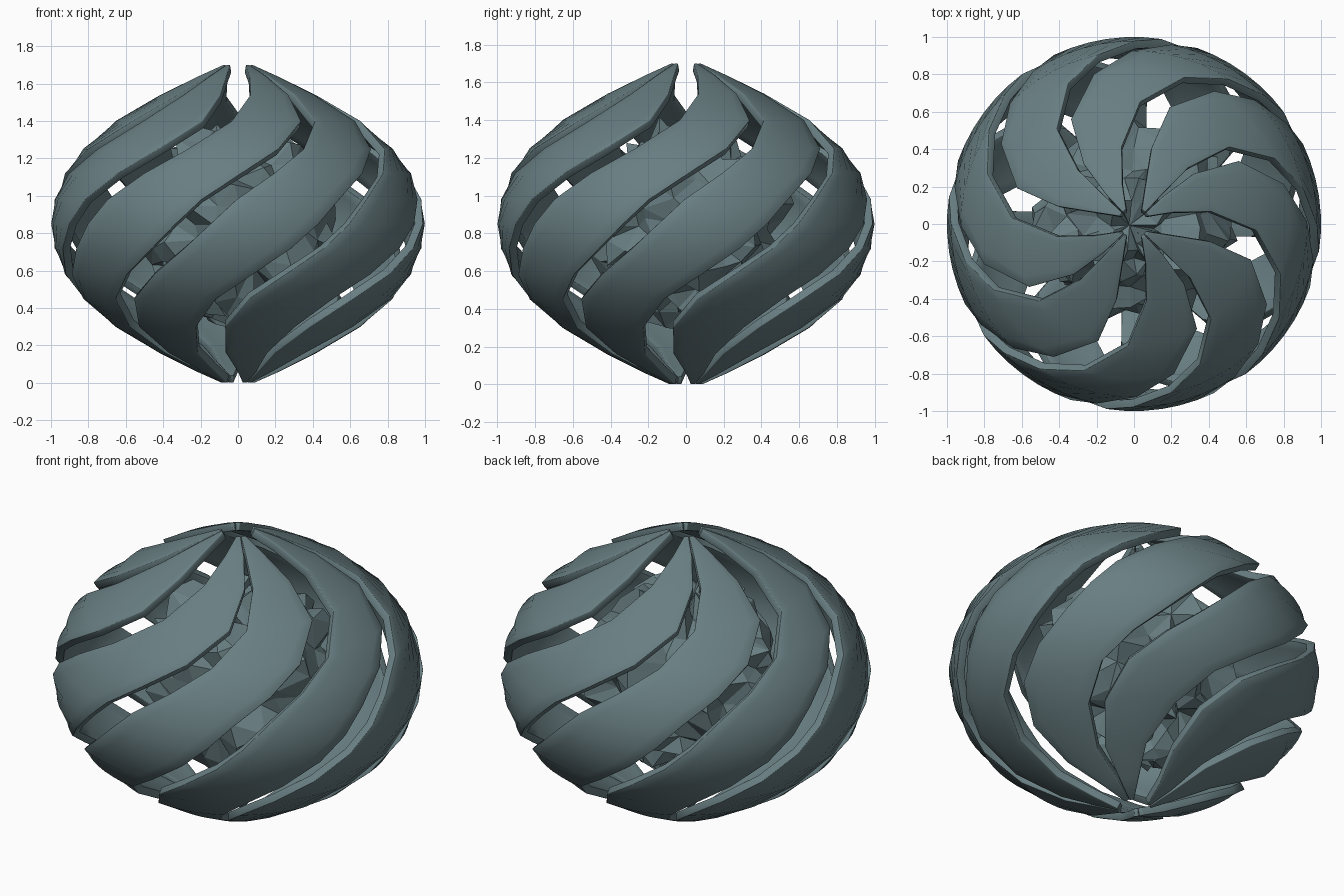
import bpy, bmesh, math, random
from mathutils import Vector

if "Cube" in bpy.data.objects:
    bpy.data.objects.remove(bpy.data.objects["Cube"])

random.seed(4)
MID = 0.85          # height of the equator

mat = bpy.data.materials.new("slate teal")
mat.diffuse_color = (0.14, 0.21, 0.225, 1)
mat.use_nodes = True
mat.node_tree.nodes["Principled BSDF"].inputs["Base Color"].default_value = mat.diffuse_color

# Bands come in four pairs that close up towards each pole.
# height from equator, radius, pair angle, half separation, band width (degrees)
ROWS = [
    (-0.85, 0.09, -57, 9, 16),
    (-0.79, 0.22, -62, 15, 27),
    (-0.69, 0.42, -65, 18.5, 31),
    (-0.55, 0.655, -58, 21, 34),
    (-0.40, 0.83, -47, 22, 34),
    (-0.27, 0.925, -34.5, 22.5, 34),
    (-0.13, 0.98, -22.5, 22.5, 34),
    (0.00, 1.00, -14, 22.5, 34),
    (0.13, 0.98, -6, 22.5, 34),
    (0.27, 0.925, 6.5, 22.5, 34),
    (0.40, 0.83, 20, 22, 34),
    (0.55, 0.655, 35, 21, 34),
    (0.69, 0.42, 43, 18.5, 31),
    (0.79, 0.22, 45, 15, 27),
    (0.85, 0.09, 45, 9, 16),
]


def link(name, bm):
    mesh = bpy.data.meshes.new(name)
    bm.to_mesh(mesh)
    bm.free()
    mesh.materials.append(mat)
    obj = bpy.data.objects.new(name, mesh)
    bpy.context.collection.objects.link(obj)
    return obj


def spiral_band(quarter, side):
    """One twisted strip of the shell, thickened inward with rounded rims."""
    bm = bmesh.new()
    grid = []
    across = 6
    for h, r, pair, sep, width in ROWS:
        line = []
        for j in range(across + 1):
            a = math.radians(pair + side * sep + width * (j / across - 0.5) + quarter * 90)
            line.append(bm.verts.new((r * math.sin(a), -r * math.cos(a), MID + h)))
        grid.append(line)
    for low, high in zip(grid, grid[1:]):
        for j in range(across):
            bm.faces.new((low[j], low[j + 1], high[j + 1], high[j]))
    for f in bm.faces:
        f.smooth = True
    obj = link(f"spiral_band_{quarter + 1}_{'left' if side < 0 else 'right'}", bm)
    solid = obj.modifiers.new("thickness", 'SOLIDIFY')
    solid.thickness = 0.045
    solid.offset = -1
    bevel = obj.modifiers.new("rounded rim", 'BEVEL')
    bevel.width = 0.014
    bevel.segments = 2
    bevel.limit_method = 'ANGLE'
    bevel.angle_limit = math.radians(50)
    return obj


bands = [spiral_band(q, s) for q in range(4) for s in (-1, 1)]
bpy.ops.object.select_all(action='DESELECT')
for b in bands:
    b.select_set(True)
bpy.context.view_layer.objects.active = bands[0]
bpy.ops.object.shade_smooth_by_angle(angle=math.radians(50))

# Jagged faceted core floating inside the shell
bm = bmesh.new()
bmesh.ops.create_uvsphere(bm, u_segments=22, v_segments=14, radius=0.5)
for v in bm.verts:
    v.co *= random.uniform(0.8, 1.16)
    v.co += Vector([random.uniform(-0.03, 0.03) for _ in range(3)])
    v.co.z += MID
bmesh.ops.triangulate(bm, faces=bm.faces[:])
link("jagged_core", bm)
